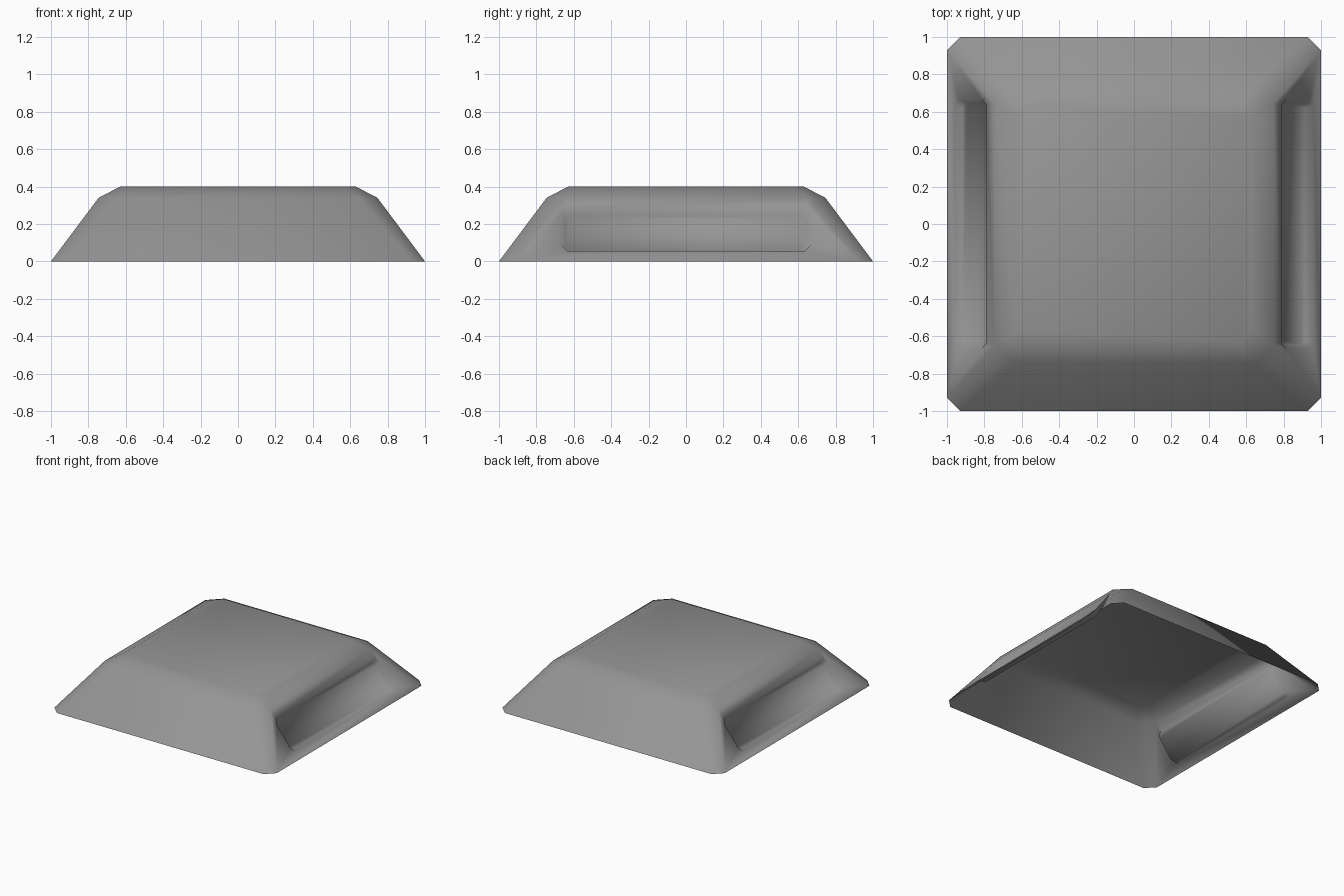
import bpy
import bmesh
from mathutils import Vector

old = bpy.data.objects.get("Cube")
if old:
    bpy.data.objects.remove(old, do_unlink=True)

SLOPE = 0.75          # inward lean of the side walls per unit height
bm = bmesh.new()


def ring(half, cut, z):
    """Square ring with cut corners, counter-clockwise from the +x side."""
    pts, inner = [], half - cut
    for cx, cy in ((1, 0), (0, 1), (-1, 0), (0, -1)):
        for t in (-inner, inner):
            pts.append(bm.verts.new((cx * half - cy * t, cy * half + cx * t, z)))
    return pts


def wall_ring(side, half_y, low, high, cut, depth):
    """Rectangle with cut corners lying on a side wall, sunk by depth."""
    outline = [(-half_y + cut, low), (half_y - cut, low),
               (half_y, low + cut), (half_y, high - cut),
               (half_y - cut, high), (-half_y + cut, high),
               (-half_y, high - cut), (-half_y, low + cut)]
    sink = Vector((side, 0, SLOPE)).normalized() * depth
    return [bm.verts.new(Vector((side * (1 - SLOPE * z), side * u, z)) - sink)
            for u, z in outline]


def grip_recess(side, corners):
    """Wall panel with a shallow sunken hand grip."""
    lip = wall_ring(side, 0.665, 0.056, 0.28, 0.03, 0)
    floor = wall_ring(side, 0.645, 0.07, 0.266, 0.025, 0.04)
    for k in range(4):
        nxt = corners[(k + 1) % 4]
        bm.faces.new((corners[k], nxt, lip[2 * k + 1], lip[2 * k]))
        bm.faces.new((nxt, lip[(2 * k + 2) % 8], lip[2 * k + 1]))
    for i in range(8):
        j = (i + 1) % 8
        bm.faces.new((lip[i], lip[j], floor[j], floor[i]))
    bm.faces.new(floor)


# Shell: open base, sloped walls, bevelled rim and flat top
base = ring(1.0, 0.07, 0)
shoulder = ring(0.745, 0.1, 0.34)
top = ring(0.63, 0.06, 0.4)
for lower, upper in ((base, shoulder), (shoulder, top)):
    for i in range(8):
        j = (i + 1) % 8
        panel = (lower[i], lower[j], upper[j], upper[i])
        if lower is base and i in (0, 4):
            grip_recess(1 if i == 0 else -1, panel)
        else:
            bm.faces.new(panel)
bm.faces.new(top)

for face in bm.faces:
    face.smooth = True

mesh = bpy.data.meshes.new("cover_shell")
bm.to_mesh(mesh)
bm.free()
shell = bpy.data.objects.new("cover_shell", mesh)
bpy.context.collection.objects.link(shell)

# Plain grey finish
grey = bpy.data.materials.new("mid_grey")
grey.use_nodes = True
colour = (0.3, 0.3, 0.3, 1)
grey.diffuse_color = colour
grey.node_tree.nodes["Principled BSDF"].inputs["Base Color"].default_value = colour
mesh.materials.append(grey)
